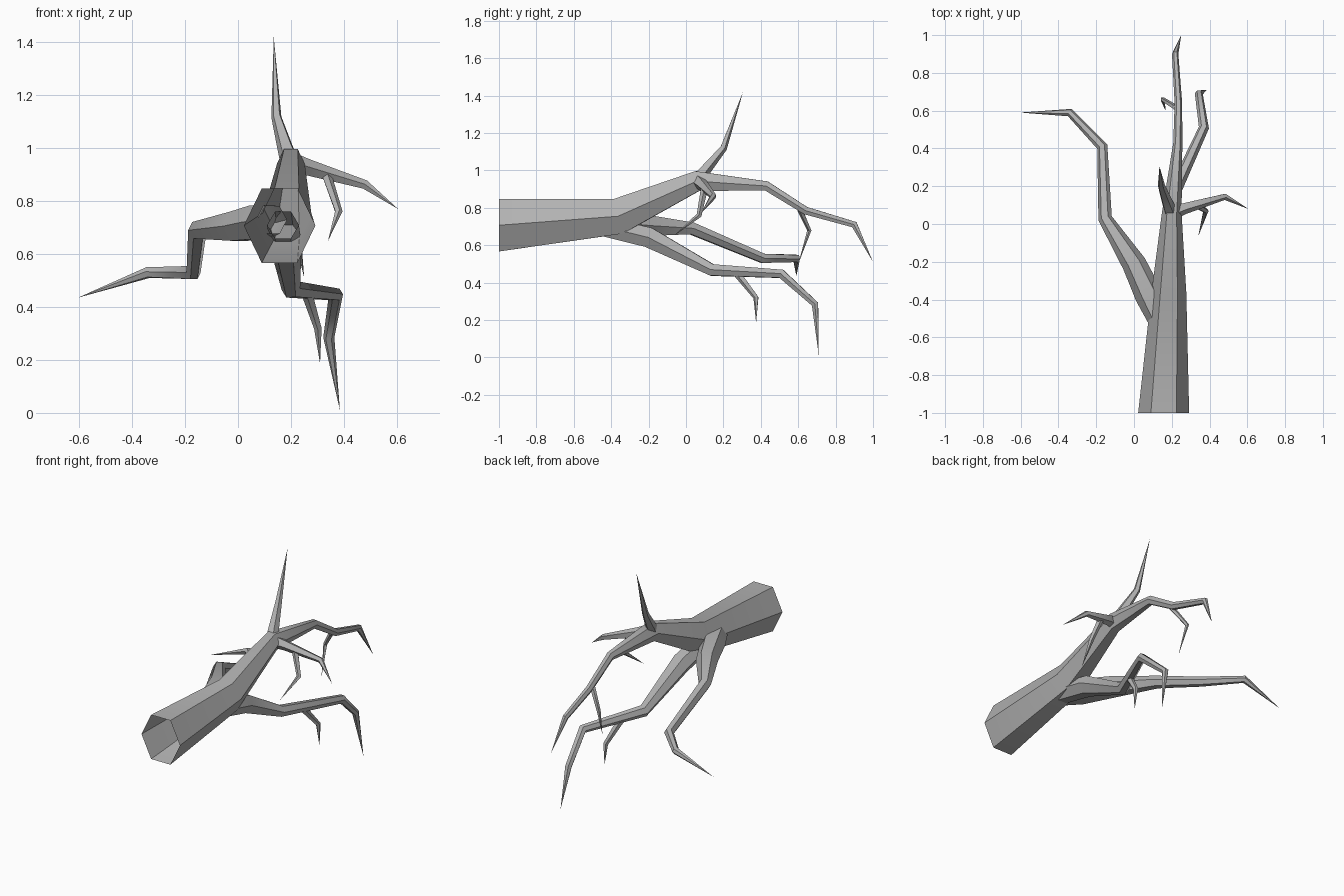
import bpy, bmesh, math
from mathutils import Vector

cube = bpy.data.objects.get("Cube")
if cube:
    bpy.data.objects.remove(cube, do_unlink=True)

bark = bpy.data.materials.new("grey_bark")
bark.use_nodes = True
GREY = (0.45, 0.45, 0.45, 1)
bark.diffuse_color = GREY
bark.node_tree.nodes["Principled BSDF"].inputs["Base Color"].default_value = GREY


def limb(name, path, sides=6, stretch=1.0, first_dir=None):
    """Tapering tube through (x, y, z, radius) points; it ends in a sharp tip."""
    pts = [Vector(p[:3]) for p in path]
    radii = [p[3] for p in path[:-1]]
    segs = [(b - a).normalized() for a, b in zip(pts, pts[1:])]
    bm = bmesh.new()
    rings = []
    up = Vector((0, 0, 1)) if abs(segs[0].z) < 0.8 else Vector((0, 1, 0))
    for i, r in enumerate(radii):
        if i == 0:
            t = Vector(first_dir) if first_dir else segs[0]
        else:
            t = (segs[i - 1] + segs[i]).normalized()
        up = (up - t * up.dot(t)).normalized()
        side = t.cross(up)
        ring = []
        for k in range(sides):
            a = math.tau * k / sides
            ring.append(bm.verts.new(
                pts[i] + side * r * math.cos(a) + up * r * stretch * math.sin(a)))
        rings.append(ring)
    for a, b in zip(rings, rings[1:]):
        for k in range(sides):
            n = (k + 1) % sides
            bm.faces.new((a[k], a[n], b[n], b[k]))
    tip = bm.verts.new(pts[-1])
    for k in range(sides):
        bm.faces.new((rings[-1][k], rings[-1][(k + 1) % sides], tip))
    bmesh.ops.recalc_face_normals(bm, faces=bm.faces)
    mesh = bpy.data.meshes.new(name)
    bm.to_mesh(mesh)
    bm.free()
    mesh.materials.append(bark)
    obj = bpy.data.objects.new(name, mesh)
    bpy.context.collection.objects.link(obj)
    bpy.ops.object.select_all(action='DESELECT')
    obj.select_set(True)
    bpy.context.view_layer.objects.active = obj
    bpy.ops.object.shade_smooth_by_angle(angle=math.radians(50))


# Hollow trunk running on into the upper limb
limb("trunk", [(.157, -1, .707, .135), (.185, -.36, .755, .092), (.2, .06, .943, .052),
               (.232, .43, .917, .024), (.235, .64, .785, .02), (.218, .9, .71, .017),
               (.25, 1, .51, 0)], stretch=1.2, first_dir=(0, 1, 0))

# Twigs on the upper limb
limb("top_spike", [(.2, .05, .94, .04), (.18, .1, 1.0, .032), (.145, .2, 1.12, .02),
                   (.135, .305, 1.42, 0)], 5)
limb("left_twig", [(.2, .06, .945, .04), (.27, .085, .925, .032), (.48, .145, .862, .018),
                   (.605, .08, .77, 0)], 5)
limb("left_twig_shoot", [(.33, .1, .91, .02), (.38, .07, .76, .015), (.34, -.065, .65, 0)], 5)
limb("end_twig", [(.23, .61, .79, .016), (.152, .66, .68, .012), (.167, .6, .5, 0)], 5)

# Right limb, bending out to the side
limb("right_limb", [(.13, -.5, .73, .06), (.08, -.38, .72, .074), (.0, -.21, .705, .064),
                    (-.153, .03, .69, .037), (-.168, .41, .53, .029),
                    (-.34, .59, .53, .022), (-.605, .59, .435, 0)])

# Lower limb, with its drooping end and shoot
limb("lower_limb", [(.17, -.48, .71, .06), (.178, -.2, .642, .062), (.2, .14, .467, .036),
                    (.37, .51, .447, .027), (.343, .69, .285, .021), (.385, .71, .01, 0)])
limb("lower_shoot", [(.26, .27, .455, .022), (.302, .375, .32, .015), (.31, .375, .185, 0)], 5)
